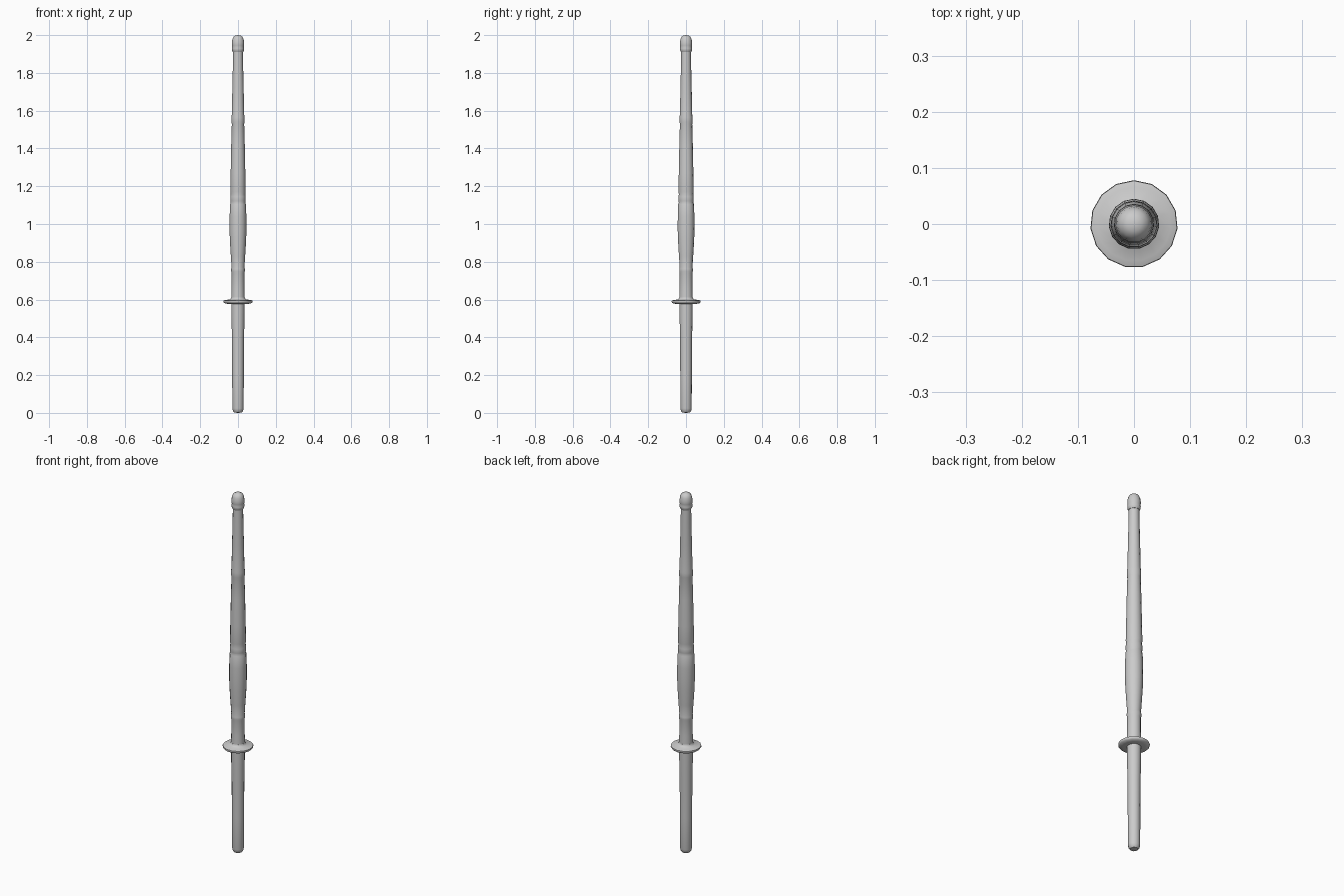
import bpy, bmesh, math

SIDES = 15  # odd count: one corner points to the back, a flat faces the front


def lathe(name, profile, angle=40):
    """Spin a (radius, z) profile round the z axis; radius 0 makes a pole."""
    bm = bmesh.new()
    rings = []
    for r, z in profile:
        if r == 0:
            rings.append([bm.verts.new((0, 0, z))])
            continue
        ring = []
        for i in range(SIDES):
            a = math.pi / 2 + 2 * math.pi * i / SIDES
            ring.append(bm.verts.new((r * math.cos(a), r * math.sin(a), z)))
        rings.append(ring)
    for low, high in zip(rings, rings[1:]):
        for i in range(SIDES):
            j = (i + 1) % SIDES
            quad = [low[i % len(low)], low[j % len(low)],
                    high[j % len(high)], high[i % len(high)]]
            bm.faces.new(list(dict.fromkeys(quad)))
    bmesh.ops.recalc_face_normals(bm, faces=bm.faces)
    mesh = bpy.data.meshes.new(name)
    bm.to_mesh(mesh)
    bm.free()
    ob = bpy.data.objects.new(name, mesh)
    bpy.context.collection.objects.link(ob)
    bpy.ops.object.select_all(action='DESELECT')
    ob.select_set(True)
    bpy.context.view_layer.objects.active = ob
    bpy.ops.object.shade_smooth_by_angle(angle=math.radians(angle))
    return ob


# Handle with rounded butt
lathe("handle", [(0, 0), (0.020, 0.002), (0.027, 0.010), (0.030, 0.024),
                 (0.031, 0.20), (0.032, 0.38), (0.034, 0.48), (0.035, 0.58), (0, 0.58)])

# Thin round guard with a soft rim
lathe("guard", [(0, 0.577), (0.055, 0.577), (0.073, 0.581), (0.078, 0.588),
                (0.077, 0.594), (0.066, 0.598), (0.044, 0.600),
                (0.038, 0.606), (0.036, 0.612), (0, 0.612)], 60)

# Shaft: swelling middle, long taper, small node bands
lathe("shaft", [(0, 0.59), (0.036, 0.60), (0.034, 0.66), (0.034, 0.74),
                (0.036, 0.75), (0.036, 0.763), (0.034, 0.772),
                (0.038, 0.83), (0.043, 0.91), (0.045, 0.97), (0.0445, 1.04),
                (0.042, 1.105), (0.039, 1.113), (0.041, 1.122),
                (0.041, 1.145), (0.0385, 1.158), (0.041, 1.172),
                (0.039, 1.27), (0.036, 1.42),
                (0.033, 1.53), (0.035, 1.54), (0.035, 1.565), (0.033, 1.58),
                (0.030, 1.72), (0.027, 1.85), (0.026, 1.93), (0, 1.93)])

# Rounded tip cap with a tied groove
lathe("tip_cap", [(0, 1.908), (0.027, 1.910), (0.032, 1.919), (0.033, 1.930),
                  (0.031, 1.937), (0.033, 1.945), (0.033, 1.960),
                  (0.030, 1.978), (0.024, 1.991), (0.013, 1.998), (0, 2.0)])
